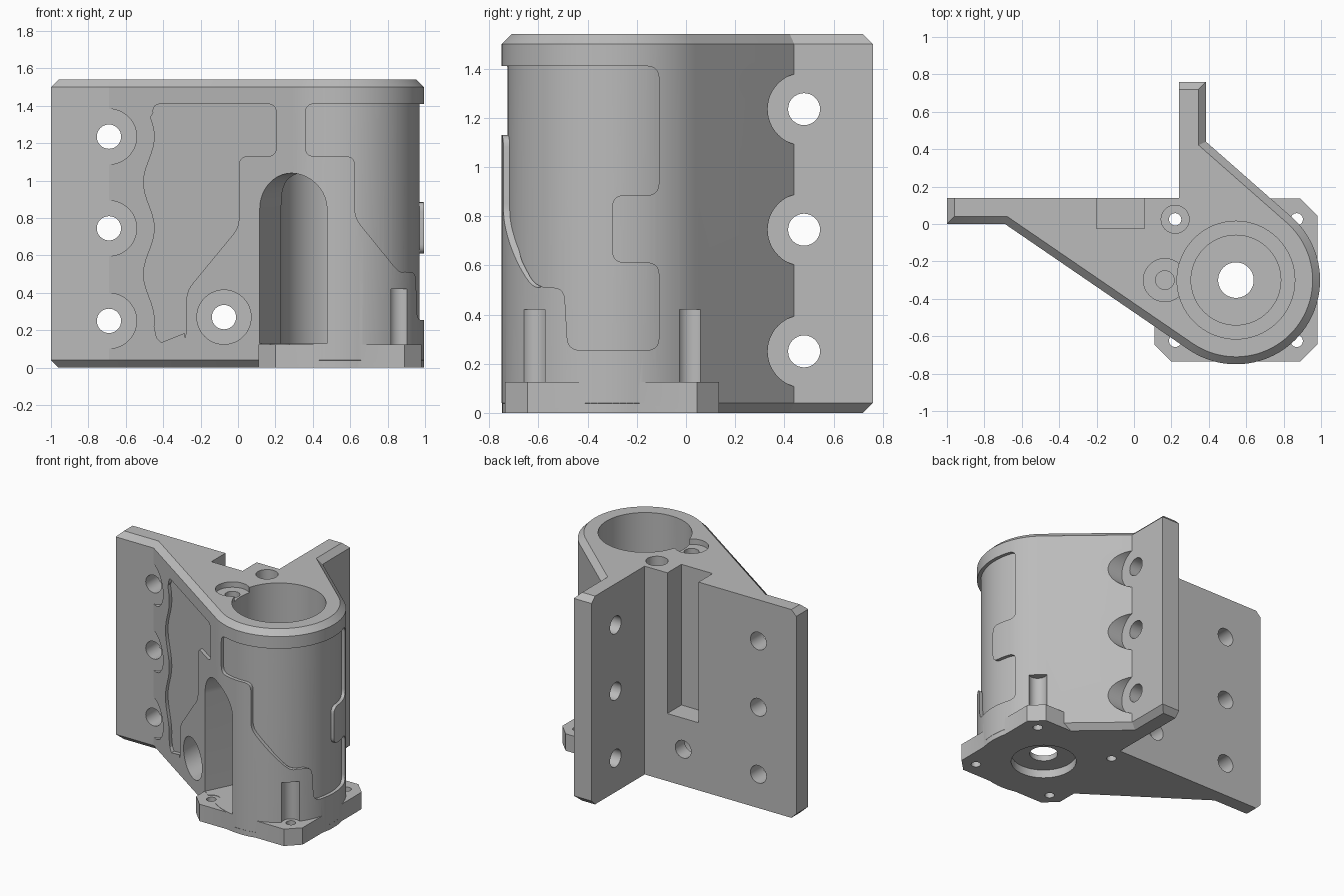
import bpy, bmesh
from math import sin, cos, acos, atan2, pi, hypot, radians
from mathutils import Vector

if "Cube" in bpy.data.objects:
    bpy.data.objects.remove(bpy.data.objects["Cube"])

grey = bpy.data.materials.new("plain grey")
grey.use_nodes = True
COLOUR = (0.5, 0.5, 0.5, 1)
grey.diffuse_color = COLOUR
grey.node_tree.nodes["Principled BSDF"].inputs["Base Color"].default_value = COLOUR

HEIGHT = 1.54
CX, CY, R = 0.545, -0.3, 0.45          # main barrel axis and radius
BOLTS = [(CX + sx * 0.325, CY + sy * 0.325) for sx in (-1, 1) for sy in (-1, 1)]
HOLE_Z = (0.25, 0.745, 1.235)


def loft(name, rings):
    """Solid through a stack of matching closed rings."""
    bm = bmesh.new()
    layers = [[bm.verts.new(p) for p in ring] for ring in rings]
    n = len(rings[0])
    for a, b in zip(layers, layers[1:]):
        for i in range(n):
            j = (i + 1) % n
            bm.faces.new((a[i], a[j], b[j], b[i]))
    bm.faces.new(layers[0][::-1])
    bm.faces.new(layers[-1])
    bmesh.ops.recalc_face_normals(bm, faces=bm.faces)
    if bm.calc_volume(signed=True) < 0:
        bmesh.ops.reverse_faces(bm, faces=bm.faces)
    mesh = bpy.data.meshes.new(name)
    bm.to_mesh(mesh)
    bm.free()
    mesh.materials.append(grey)
    obj = bpy.data.objects.new(name, mesh)
    bpy.context.scene.collection.objects.link(obj)
    return obj


def prism(name, pts, axis, lo, hi, shear=0.0):
    """Extrude a 2D outline along an axis, optionally leaning sideways."""
    def place(u, v, w):
        return {"x": (w, u, v), "y": (u + shear * w, w, v), "z": (u, v, w)}[axis]
    return loft(name, [[place(u, v, w) for u, v in pts] for w in (lo, hi)])


def circle(u, v, r, n=48):
    return [(u + r * cos(2 * pi * i / n), v + r * sin(2 * pi * i / n)) for i in range(n)]


def rect(u0, v0, u1, v1):
    return [(u0, v0), (u1, v0), (u1, v1), (u0, v1)]


def rounded(pts, r=0.05, steps=5):
    """Soften every corner of an outline."""
    out = []
    for i, p in enumerate(pts):
        p = Vector(p)
        a, b = Vector(pts[i - 1]) - p, Vector(pts[(i + 1) % len(pts)]) - p
        a = p + a.normalized() * min(r, a.length * 0.45)
        b = p + b.normalized() * min(r, b.length * 0.45)
        for k in range(steps + 1):
            t = k / steps
            out.append(tuple(a * (1 - t) ** 2 + p * 2 * t * (1 - t) + b * t * t))
    return out


def inset(pts, amounts):
    """Move each edge of a counter-clockwise outline inwards by its amount."""
    out = []
    n = len(pts)
    normals = []
    for i in range(n):
        e = (Vector(pts[(i + 1) % n]) - Vector(pts[i])).normalized()
        normals.append((-e.y, e.x))
    for i in range(n):
        (a, b), (c, d) = normals[i - 1], normals[i]
        p, q = amounts[i - 1], amounts[i]
        det = a * d - b * c
        out.append((pts[i][0] + (p * d - q * b) / det, pts[i][1] + (a * q - c * p) / det))
    return out


def combine(target, tool, operation="DIFFERENCE"):
    mod = target.modifiers.new("shape", "BOOLEAN")
    mod.operation, mod.solver, mod.object = operation, "EXACT", tool
    bpy.context.view_layer.objects.active = target
    bpy.ops.object.modifier_apply(modifier=mod.name)
    bpy.data.objects.remove(tool)


def tangent(px, py, side):
    dx, dy = px - CX, py - CY
    return atan2(dy, dx) + side * acos(R / hypot(dx, dy))


# Plan outline: two mounting wings joined by a round barrel
start = tangent(-0.69, 0, 1)
end = tangent(0.385, 0.44, -1) + 2 * pi
ARC = 48
arc = [start + (end - start) * i / ARC for i in range(ARC + 1)]
outline = [(-1, 0.14), (-1, 0), (-0.69, 0)]
outline += [(CX + R * cos(t), CY + R * sin(t)) for t in arc]
outline += [(0.385, 0.44), (0.385, 0.76), (0.24, 0.76), (0.24, 0.14)]
bevelled = inset(outline, [0.04] * (len(outline) - 2) + [0, 0])
inner = inset(outline, [0.025] * len(outline))

body = loft("bracket_body", [[(x, y, z) for x, y in ring] for ring, z in (
    (bevelled, 0), (outline, 0.04), (outline, HEIGHT - 0.04), (bevelled, HEIGHT))])

# Shallow recessed panels: cut deep, then put the inner core back
wave = [(-0.475 + 0.03 * cos(2 * pi * (z - 0.745) / 0.49), z)
        for z in [1.34 - 0.04 * i for i in range(29)]]
left_panel = rounded([(-0.28, 0.135), (-0.275, 0.41), (0.005, 0.75), (0.005, 1.13),
                      (0.205, 1.13), (0.205, 1.41), (-0.46, 1.41)])
left_panel += wave + [(-0.435, 0.16), (-0.41, 0.135)]
front_panel = rounded([(0.36, 1.41), (0.36, 1.13), (0.625, 1.13), (0.625, 0.8),
                       (0.86, 0.51), (0.9, 0.51), (0.9, 1.41)])
side_panel = rounded([(-0.68, 1.41), (-0.68, 0.64), (-0.61, 0.51), (-0.495, 0.51),
                      (-0.48, 0.255), (-0.11, 0.255), (-0.11, 0.61), (-0.3, 0.61),
                      (-0.3, 0.885), (-0.11, 0.885), (-0.11, 1.41)])
combine(body, prism("cut", left_panel, "y", -1, 0))
combine(body, prism("cut", front_panel, "y", -1, -0.5))
combine(body, prism("cut", side_panel, "x", 0.7, 1.1))
combine(body, prism("core", inner, "z", 0.08, 1.46), "UNION")

# Clearance pockets above the flange bolts
for x, y in BOLTS:
    if (x, y) != BOLTS[1]:
        combine(body, prism("cut", circle(x, y, 0.062, 24), "z", 0.06, 0.42))

# Barrel foot and square flange with clipped corners
combine(body, prism("foot", circle(CX, CY, R - 0.001, 96), "z", 0, 0.11), "UNION")
h, c = 0.435, 0.345
corners = [(c, -h), (h, -c), (h, c), (c, h), (-c, h), (-h, c), (-h, -c), (-c, -h)]
flange = [(CX + u, CY + v) for u, v in corners]
combine(body, prism("flange", flange, "z", 0, 0.125), "UNION")

# Stepped bore with a shaft hole and a recess underneath
for r, lo, hi in ((0.315, 0.13, 2), (0.24, 0.1, 1), (0.095, -1, 0.5), (0.22, -1, 0.06)):
    combine(body, prism("cut", circle(CX, CY, r, 64), "z", lo, hi))

# Bolt holes, the deep access hole and the stepped hole in the top
for x, y in BOLTS:
    combine(body, prism("cut", circle(x, y, 0.033, 24), "z", -1, 0.3))
combine(body, prism("cut", circle(*BOLTS[1], 0.075, 32), "z", 0.13, 2))
combine(body, prism("cut", circle(0.165, CY, 0.115), "z", 1.5, 2))
combine(body, prism("cut", circle(0.165, CY, 0.05, 32), "z", 0.95, 2))

# Arched slot leaning into the bore
arch = [(0.848, 0.128)]
arch += [(0.62 + 0.228 * cos(radians(a)), 0.85 + 0.19 * sin(radians(a))) for a in range(0, 181, 9)]
arch += [(0.392, 0.128)]
combine(body, prism("cut", arch, "y", -1, -0.3, 0.5))

# Counterbored hole low on the slanted wall
combine(body, prism("cut", circle(-0.075, 0.27, 0.145), "y", -1, 0.03))
combine(body, prism("cut", circle(-0.075, 0.27, 0.065, 32), "y", -1, 1))

# Wing mounting holes with scalloped tool clearance
for z in HOLE_Z:
    combine(body, prism("cut", circle(-0.69, z, 0.065, 32), "y", -0.5, 0.5))
    combine(body, prism("cut", circle(-0.69, z, 0.148), "y", -0.5, -0.001))
    combine(body, prism("cut", circle(0.48, z, 0.065, 32), "x", 0, 1))
    combine(body, prism("cut", circle(0.48, z, 0.148), "x", 0.386, 1))

# Vertical channel in the back
combine(body, prism("cut", rect(-0.2, -0.025, 0.055, 0.5), "z", 0.5, 2))

bpy.ops.object.select_all(action="DESELECT")
body.select_set(True)
bpy.context.view_layer.objects.active = body
bpy.ops.object.shade_smooth_by_angle(angle=radians(25))
